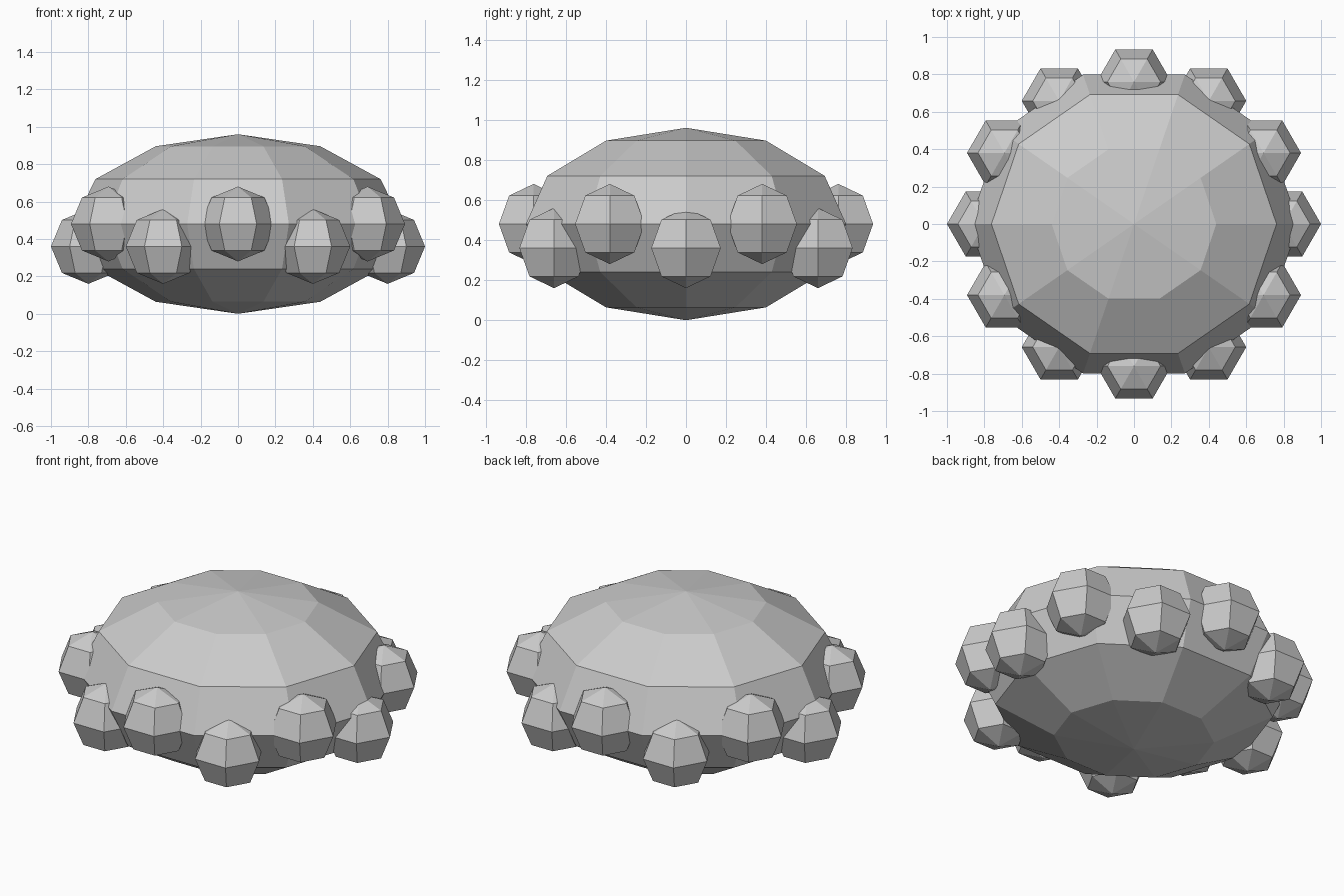
import bpy, bmesh
from math import radians, cos, sin
from mathutils import Matrix

if "Cube" in bpy.data.objects:
    bpy.data.objects.remove(bpy.data.objects["Cube"])


def ellipsoid(name, segments, rings, center, radii):
    """Flat-shaded UV sphere with a vertex column on the +x axis."""
    bm = bmesh.new()
    bmesh.ops.create_uvsphere(bm, u_segments=segments, v_segments=rings, radius=1)
    bm.verts.ensure_lookup_table()
    turn = Matrix.Rotation(radians(90), 4, 'Z')
    # only turn if no vertex lies on +x already
    if any(abs(v.co.x - 1) < 1e-4 for v in bm.verts):
        turn = Matrix.Identity(4)
    bm.transform(Matrix.Diagonal((*radii, 1)) @ turn)
    mesh = bpy.data.meshes.new(name)
    bm.to_mesh(mesh)
    bm.free()
    obj = bpy.data.objects.new(name, mesh)
    obj.location = center
    bpy.context.collection.objects.link(obj)
    return obj


# Flattened main body
ellipsoid("body", 10, 6, (0, 0, 0.48), (0.88, 0.84, 0.48))

# Ring of twelve knobs, alternating low and high
for i in range(12):
    a = radians(30 * i)
    z = 0.48 if i % 2 else 0.36
    ellipsoid(f"knob_{i + 1}", 6, 4, (0.8 * cos(a), 0.76 * sin(a), z), (0.2, 0.2, 0.2))
